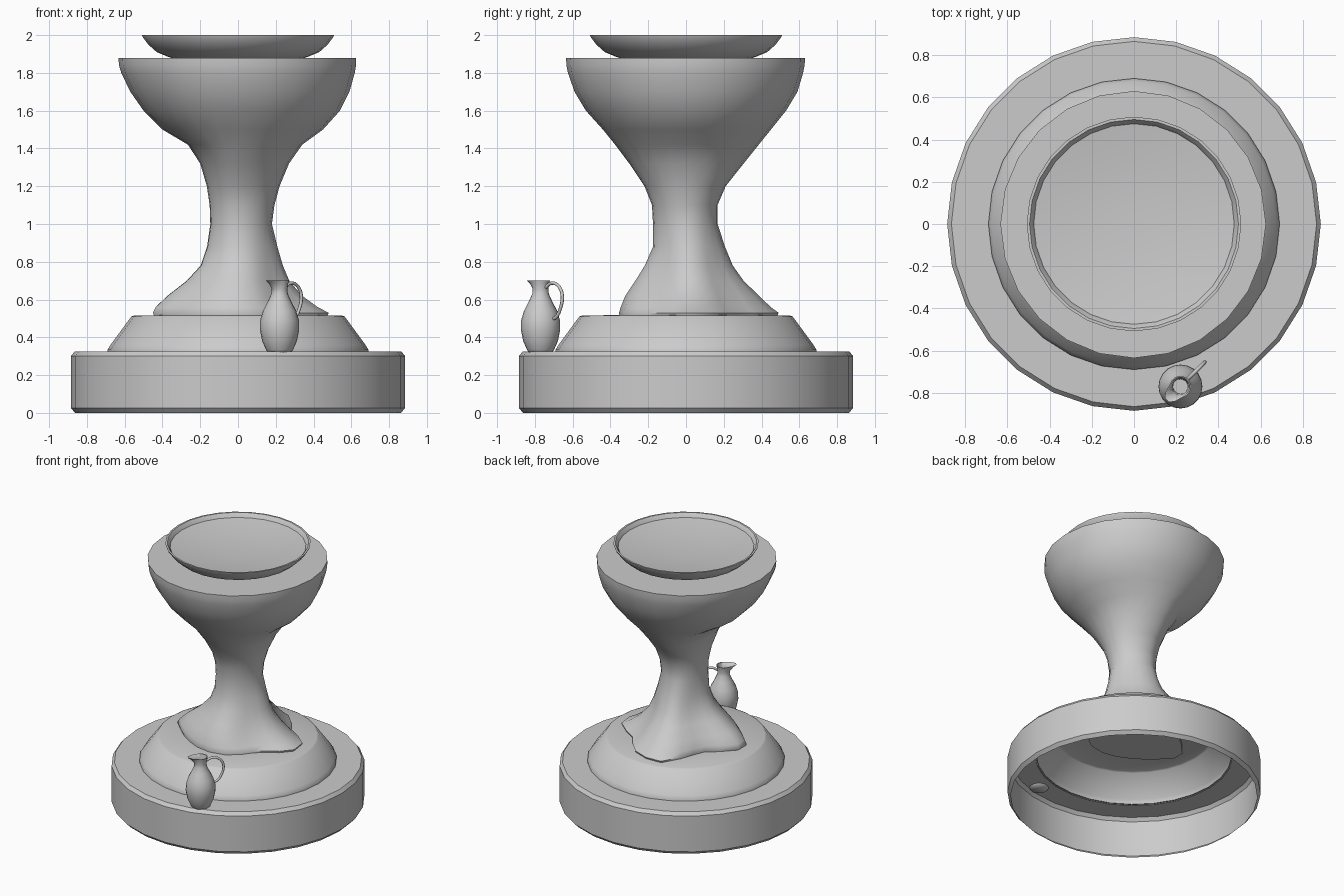
import bpy, bmesh
from math import cos, sin, hypot, tau, radians

if "Cube" in bpy.data.objects:
    bpy.data.objects.remove(bpy.data.objects["Cube"])


def finish(name, bm, angle=35):
    bmesh.ops.remove_doubles(bm, verts=bm.verts, dist=1e-5)
    bmesh.ops.recalc_face_normals(bm, faces=bm.faces)
    me = bpy.data.meshes.new(name)
    bm.to_mesh(me)
    bm.free()
    ob = bpy.data.objects.new(name, me)
    bpy.context.collection.objects.link(ob)
    bpy.ops.object.select_all(action='DESELECT')
    bpy.context.view_layer.objects.active = ob
    ob.select_set(True)
    bpy.ops.object.shade_smooth_by_angle(angle=radians(angle))
    return ob


def loft(name, rings, cap_bottom=False, cap_top=False, angle=35):
    """Skin a stack of equal-length point rings."""
    bm = bmesh.new()
    vs = [[bm.verts.new(p) for p in ring] for ring in rings]
    n = len(vs[0])
    for a, b in zip(vs, vs[1:]):
        for i in range(n):
            j = (i + 1) % n
            bm.faces.new((a[i], a[j], b[j], b[i]))
    if cap_bottom:
        bm.faces.new(vs[0][::-1])
    if cap_top:
        bm.faces.new(vs[-1])
    return finish(name, bm, angle)


def lathe(name, profile, n, cap_bottom=False, cap_top=False, angle=35):
    rings = [[(r * cos(tau * i / n), r * sin(tau * i / n), z) for i in range(n)]
             for r, z in profile]
    return loft(name, rings, cap_bottom, cap_top, angle)


# round plinth, an open shell underneath
lathe("plinth", [(.862, 0), (.885, .025), (.885, .3), (.865, .325), (.68, .325)], 28)

# sloping upper step
lathe("upper_step", [(.69, .32), (.69, .335), (.675, .36), (.565, .51),
                     (.55, .516), (.3, .518)], 28)

# pedestal: z, then reach towards +x, +y, -x, -y
levels = [
    (.505, .48, .47, .45, .355), (.53, .49, .48, .46, .36),
    (.56, .43, .44, .445, .35), (.62, .345, .38, .38, .325),
    (.70, .275, .30, .275, .27), (.78, .24, .245, .2, .22),
    (.88, .21, .205, .165, .175), (1.0, .18, .167, .147, .175),
    (1.1, .193, .167, .15, .18), (1.2, .22, .21, .165, .22),
    (1.32, .27, .305, .2, .3), (1.42, .34, .385, .265, .375),
    (1.5, .45, .45, .4, .44), (1.6, .54, .53, .5, .53),
    (1.7, .59, .59, .57, .59), (1.8, .618, .62, .618, .625),
    (1.84, .625, .628, .63, .633), (1.88, .625, .63, .633, .635)]
# outline of the spread foot, every 15 degrees
foot = [.48, .48, .42, .38, .41, .46, .49, .50, .41, .345, .32, .37,
        .45, .46, .41, .38, .36, .355, .355, .35, .335, .325, .35, .42]
rings = []
for z, xp, yp, xn, yn in levels:
    w = max(0, min(1, (1.05 - z) / .52))
    ring = []
    for i, fr in enumerate(foot):
        c, s = cos(tau * i / 24), sin(tau * i / 24)
        base = hypot(c * (.49 if c > 0 else .46), s * (.48 if s > 0 else .36))
        k = 1 + (fr / base - 1) * w
        ring.append((k * c * (xp if c > 0 else xn), k * s * (yp if s > 0 else yn), z))
    rings.append(ring)
loft("pedestal", rings, True, True, 50)

# shallow dish
lathe("dish", [(.34, 1.875), (.37, 1.885), (.43, 1.91), (.475, 1.95), (.505, 1.99),
               (.508, 2.0), (.495, 2.0), (.483, 1.985), (.475, 1.97),
               (.3, 1.945), (.1, 1.935)], 28, True, True, 50)

# jug, lip pulled out into a spout opposite the handle
JX, JY = .22, -.77
spout = radians(225)
rings = []
for r, z, pull in [(.06, .315, 0), (.072, .335, 0), (.092, .38, 0), (.104, .44, 0),
                   (.103, .49, 0), (.088, .54, 0), (.062, .59, 0), (.044, .63, 0),
                   (.041, .655, .005), (.046, .685, .025), (.05, .702, .045),
                   (.044, .7, .043), (.036, .66, .005), (.035, .6, 0)]:
    ring = []
    for i in range(20):
        a = tau * i / 20
        k = r + pull * max(0, cos(a - spout)) ** 6
        ring.append((JX + k * cos(a), JY + k * sin(a), z))
    rings.append(ring)
loft("jug", rings, True, True, 60)

# jug handle, a bent tube
cu = bpy.data.curves.new("jug_handle", 'CURVE')
cu.dimensions = '3D'
cu.bevel_depth = .009
cu.bevel_resolution = 2
cu.resolution_u = 4
cu.use_fill_caps = True
pts = [(.04, .665), (.075, .685), (.115, .683), (.15, .655), (.163, .61),
       (.147, .55), (.12, .51), (.09, .495)]
sp = cu.splines.new('BEZIER')
sp.bezier_points.add(len(pts) - 1)
for bp, (d, z) in zip(sp.bezier_points, pts):
    bp.co = (JX + d * .707, JY + d * .707, z)
    bp.handle_left_type = bp.handle_right_type = 'AUTO'
bpy.context.collection.objects.link(bpy.data.objects.new("jug_handle", cu))
